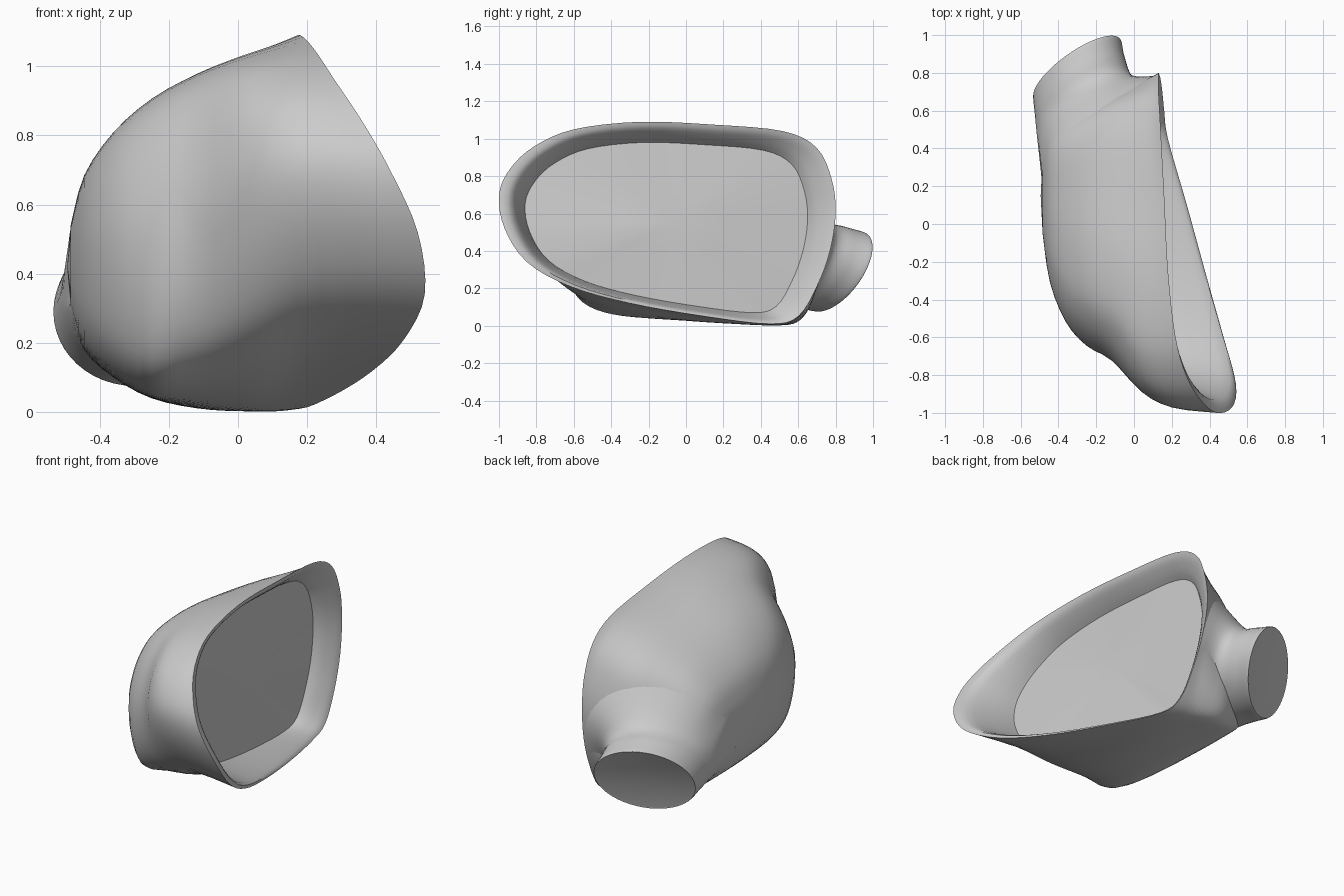
import bpy
import bmesh
import math
from mathutils import Vector
from mathutils.bvhtree import BVHTree

cube = bpy.data.objects.get("Cube")
if cube:
    bpy.data.objects.remove(cube, do_unlink=True)

grey = bpy.data.materials.new("plain grey")
grey.use_nodes = True
colour = (0.6, 0.6, 0.6, 1)
grey.diffuse_color = colour
grey.node_tree.nodes["Principled BSDF"].inputs["Base Color"].default_value = colour


def smooth_path(points, steps, closed):
    """Curve that passes through all points, with even steps between them."""
    n = len(points)

    def at(i):
        return points[i % n] if closed else points[min(max(i, 0), n - 1)]

    path = []
    for i in range(n if closed else n - 1):
        a, b, c, d = (at(i + k) for k in (-1, 0, 1, 2))
        for s in range(steps):
            t = s / steps
            path.append(b + (c - a) * (t / 2)
                        + (a * 2 - b * 5 + c * 4 - d) * (t * t / 2)
                        + (b * 3 - a - c * 3 + d) * (t ** 3 / 2))
    if not closed:
        path.append(points[-1])
    return path


def smooth_rings(rings, steps):
    """Add in-between rings by running a curve along every column."""
    columns = [smooth_path(list(col), steps, False) for col in zip(*rings)]
    return [list(row) for row in zip(*columns)]


def loft(name, rings, start_tip=None, end_tip=None):
    """Skin a list of rings; a tip closes that end with a fan."""
    bm = bmesh.new()
    rows = [[bm.verts.new(p) for p in ring] for ring in rings]
    n = len(rows[0])
    for r, s in zip(rows, rows[1:]):
        for i in range(n):
            j = (i + 1) % n
            bm.faces.new((r[i], r[j], s[j], s[i]))
    for row, tip in ((rows[0], start_tip), (rows[-1], end_tip)):
        if tip is not None:
            centre = bm.verts.new(tip)
            for i in range(n):
                bm.faces.new((row[i], row[(i + 1) % n], centre))
    bmesh.ops.recalc_face_normals(bm, faces=bm.faces)
    mesh = bpy.data.meshes.new(name)
    bm.to_mesh(mesh)
    bm.free()
    mesh.materials.append(grey)
    obj = bpy.data.objects.new(name, mesh)
    bpy.context.collection.objects.link(obj)
    bpy.ops.object.select_all(action="DESELECT")
    obj.select_set(True)
    bpy.context.view_layer.objects.active = obj
    bpy.ops.object.shade_smooth_by_angle(angle=math.radians(40))
    return obj


# Rim of the opening: back edge, over the top, round the nose, along the bottom
rim_points = [
    (.13, .8, .6), (.13, .78, .78), (.13, .7, .95), (.14, .52, 1.04),
    (.16, .15, 1.075), (.18, -.25, 1.09), (.22, -.6, 1.05),
    (.28, -.81, .96), (.36, -.94, .84), (.44, -1, .7), (.52, -.97, .52),
    (.54, -.85, .34), (.48, -.62, .21), (.39, -.3, .12), (.28, .1, .05),
    (.18, .45, .01), (.16, .6, .05), (.15, .7, .21), (.14, .77, .4)]
rim = smooth_path([Vector(p) for p in rim_points], 4, True)


def fitted(x, lean, front, back, low, high, sag=0, pinch=0, drop=0):
    """Rim shape fitted to new limits. Sag fills out the belly, pinch hollows
    the underside of the nose, drop lowers the upper back corner."""
    ring = []
    for p in rim:
        u = (p.y + 1) / 1.8
        v = max(0, (p.z - .01) / 1.08)
        hollow = pinch * (1 - u) ** 2 * (1 - v)
        v_sag = v ** (1 + sag * (1 - v))
        ring.append(Vector((x + lean * (p.x - .15),
                            front + u * (back - front) + hollow,
                            low + v_sag * (high - low) + hollow / 2
                            - drop * u * u * v * v)))
    return ring


# Housing shell, from the domed outer side to the rim
shell = [
    fitted(-.484, 0, -.05, .36, .3, .54),
    fitted(-.445, 0, -.31, .47, .18, .69, .4, 0, .03),
    fitted(-.36, 0, -.52, .56, .1, .82, 1, 0, .06),
    fitted(-.25, 0, -.645, .63, .04, .92, 1.4, 0, .08),
    fitted(-.12, 0, -.765, .7, .01, .99, 1.2, .12, .07),
    fitted(0, .15, -.96, .74, 0, 1.035, .6, .2, .04),
    fitted(.1, .35, -1.015, .78, 0, 1.065, .1, .12, .01),
    rim]
# Rolled lip and inner wall down to the glass
wall = [
    rim,
    fitted(.135, .95, -.93, .76, .03, 1.055),
    fitted(.09, .6, -.88, .69, .055, 1.01),
    fitted(.05, .35, -.86, .65, .07, .98)]
shell_rows = smooth_rings(shell, 3)
rows = shell_rows + smooth_rings(wall, 3)[1:]
loft("mirror_housing", rows, start_tip=Vector((-.494, .15, .42)))

# Glass, a shallow plate filling the opening
edge = rows[-1]
centre = sum(edge, Vector()) / len(edge)
glass_rings = [[centre.lerp(p, f) for p in edge] for f in (1, .7, .35)]
glass = loft("mirror_glass", glass_rings, end_tip=centre)
if sum(f.normal.x for f in glass.data.polygons) < 0:
    glass.data.flip_normals()

# Outer shell surface, used to seat the root of the stub
n = len(rim)
seat = BVHTree.FromPolygons(
    [p for row in shell_rows for p in row],
    [(r * n + i, r * n + (i + 1) % n, (r + 1) * n + (i + 1) % n, (r + 1) * n + i)
     for r in range(len(shell_rows) - 1) for i in range(n)])

# Mounting stub with a slanted flat end, flowing out of the shell
across, upward = Vector((.235, .14, 0)), Vector((0, .11, .215))


def stub_ring(centre, scale):
    ring = []
    for i in range(48):
        a = math.tau * i / 48
        ring.append(Vector(centre) + scale * (across * math.cos(a) + upward * math.sin(a)))
    return ring


end_centre = Vector((-.3, .82, .29))
root = [seat.find_nearest(p)[0] for p in stub_ring((-.23, .45, .4), 1.65)]
stub = [
    root,
    stub_ring((-.253, .6, .335), 1.1),
    stub_ring((-.285, .72, .312), 1.02),
    stub_ring((-.299, .812, .291), 1),
    stub_ring(end_centre, .97)]
loft("mounting_stub", smooth_rings(stub, 5), end_tip=end_centre)
